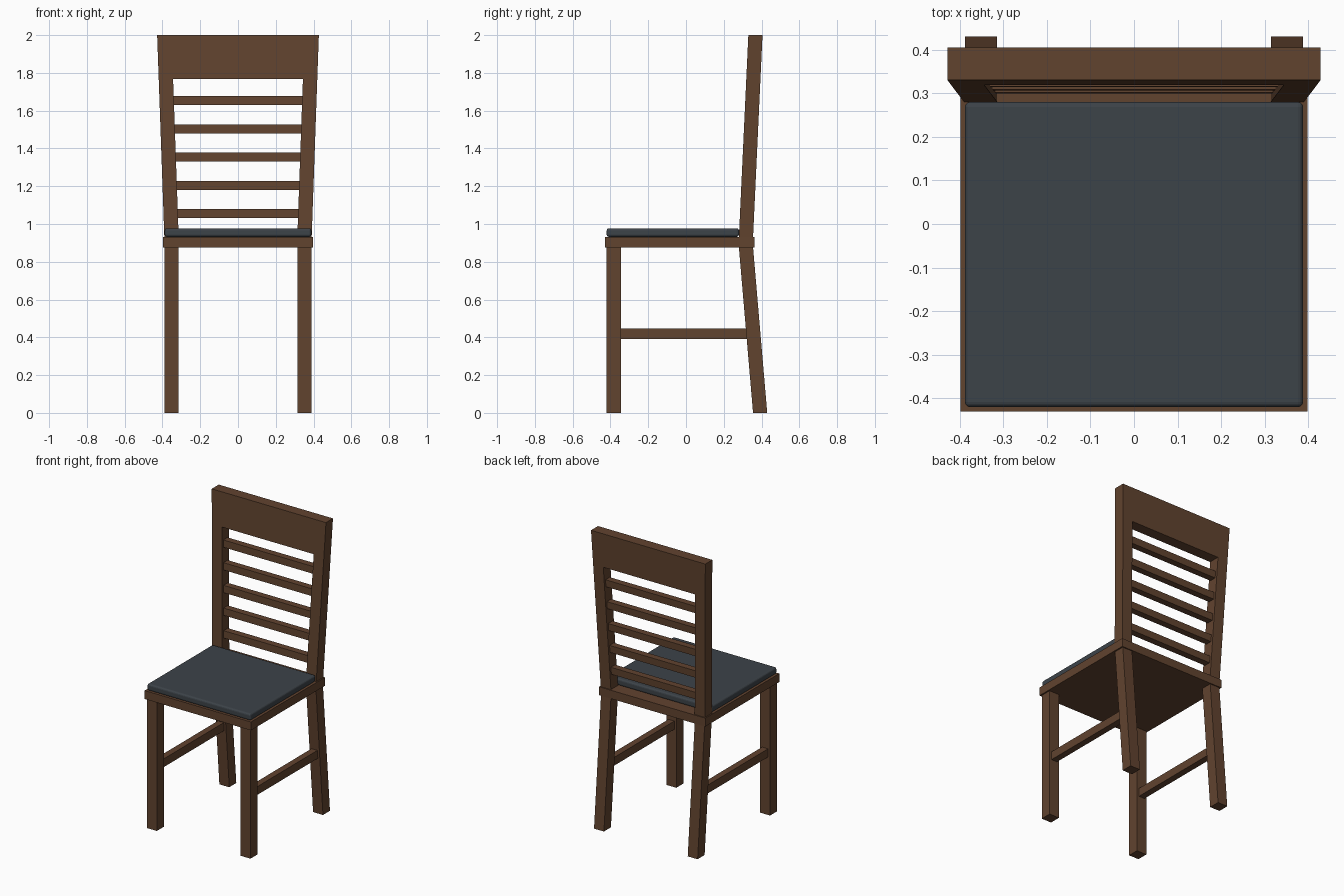
import bpy, bmesh

if "Cube" in bpy.data.objects:
    bpy.data.objects.remove(bpy.data.objects["Cube"])

def material(name, rgb):
    m = bpy.data.materials.new(name)
    m.diffuse_color = (*rgb, 1)
    m.use_nodes = True
    m.node_tree.nodes["Principled BSDF"].inputs["Base Color"].default_value = m.diffuse_color
    return m

WOOD = material("brown wood", (0.12, 0.056, 0.028))
CLOTH = material("slate cushion", (0.046, 0.056, 0.066))

def prism(name, low, high, mat=WOOD):
    """Six-sided solid between two level rectangles (x0, x1, y0, y1, z)."""
    bm = bmesh.new()
    rings = [[bm.verts.new((x, y, r[4])) for x, y in
              ((r[0], r[2]), (r[1], r[2]), (r[1], r[3]), (r[0], r[3]))]
             for r in (low, high)]
    bm.faces.new(rings[0])
    bm.faces.new(rings[1])
    for i in range(4):
        j = (i + 1) % 4
        bm.faces.new((rings[0][i], rings[0][j], rings[1][j], rings[1][i]))
    bmesh.ops.recalc_face_normals(bm, faces=bm.faces)
    me = bpy.data.meshes.new(name)
    bm.to_mesh(me)
    bm.free()
    me.materials.append(mat)
    ob = bpy.data.objects.new(name, me)
    bpy.context.collection.objects.link(ob)
    return ob

def box(name, x0, x1, y0, y1, z0, z1, mat=WOOD):
    return prism(name, (x0, x1, y0, y1, z0), (x0, x1, y0, y1, z1), mat)

def mirrored(ob):
    mod = ob.modifiers.new("mirror", 'MIRROR')
    mod.use_axis[0] = True

# Lean and flare of the backrest at height z
def back_y(z):
    return 0.28 + 0.05 * (z - 0.93) / 1.07

def flare(z):
    return 0.038 * (z - 0.93) / 1.07

# Seat and cushion
box("seat", -0.398, 0.398, -0.43, 0.362, 0.875, 0.932)
cushion = box("cushion", -0.388, 0.388, -0.42, 0.28, 0.932, 0.977, CLOTH)
bev = cushion.modifiers.new("bevel", 'BEVEL')
bev.width = 0.012
bev.segments = 3

# Legs and side stretchers
mirrored(box("front_leg", 0.314, 0.388, -0.42, -0.345, 0, 0.876))
mirrored(prism("back_leg", (0.314, 0.388, 0.355, 0.43, 0),
               (0.314, 0.388, 0.28, 0.355, 0.876)))
mirrored(box("side_stretcher", 0.329, 0.373, -0.346, 0.325, 0.392, 0.448))

# Flared backrest posts
def post_ring(z):
    return (0.314 + flare(z), 0.39 + flare(z), back_y(z), back_y(z) + 0.075, z)
mirrored(prism("back_post", post_ring(0.93), post_ring(2.0)))

# Top rail, flush with the posts
def rail_ring(z, inset, depth):
    w = 0.316 + flare(z)
    return (-w, w, back_y(z) + inset, back_y(z) + inset + depth, z)
prism("top_rail", rail_ring(1.768, 0, 0.075), rail_ring(2.0, 0, 0.075))

# Ladder slats, set back between the posts
for i in range(5):
    z = 1.031 + 0.1495 * i
    prism(f"slat_{i + 1}", rail_ring(z, 0.015, 0.045), rail_ring(z + 0.048, 0.015, 0.045))
